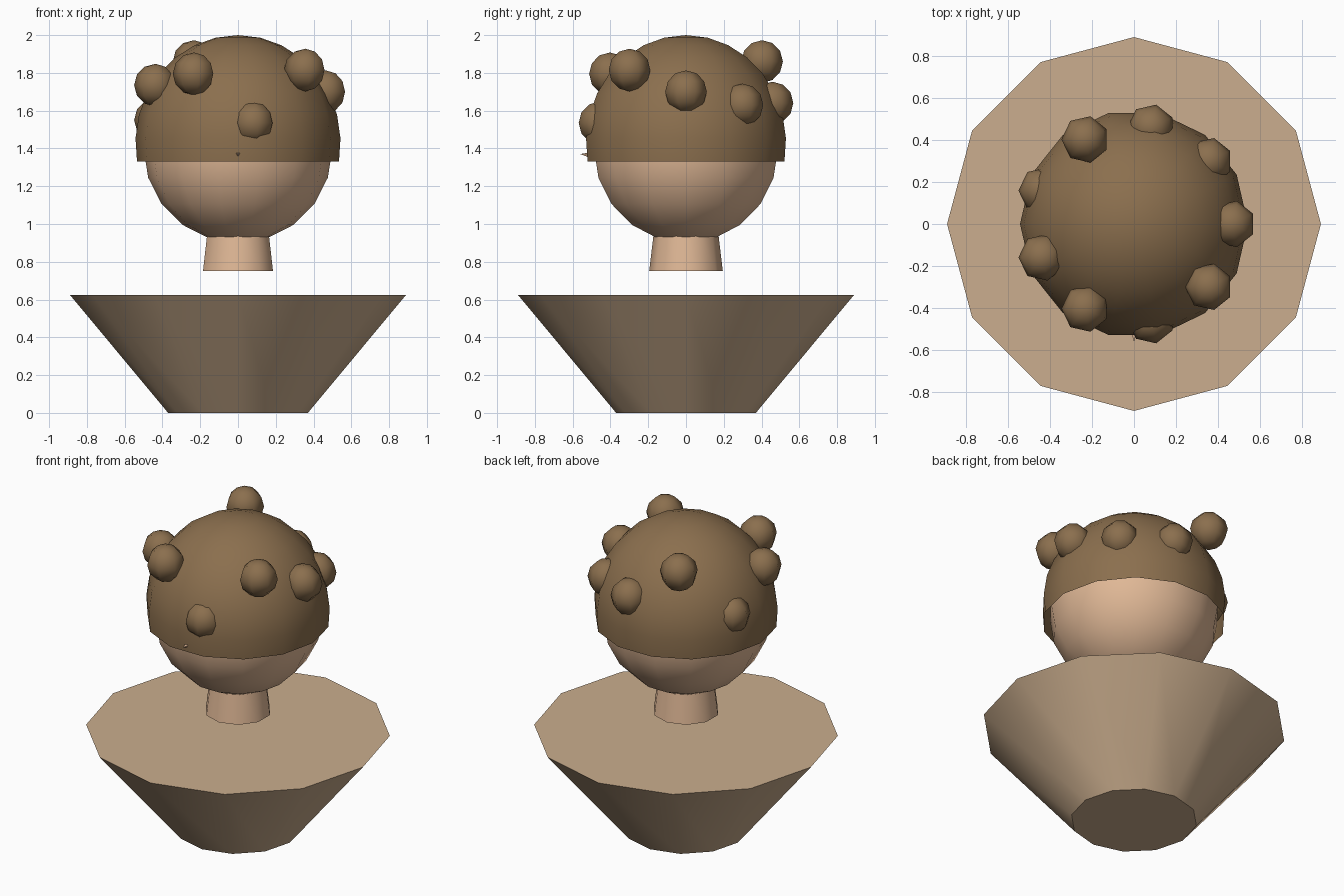
import bpy, bmesh, math
from mathutils import Matrix

if "Cube" in bpy.data.objects:
    bpy.data.objects.remove(bpy.data.objects["Cube"])


def material(name, rgb):
    lin = [(c / 255 / 12.92) if c < 11 else ((c / 255 + 0.055) / 1.055) ** 2.4 for c in rgb]
    m = bpy.data.materials.new(name)
    m.diffuse_color = (*lin, 1)
    m.use_nodes = True
    m.node_tree.nodes["Principled BSDF"].inputs["Base Color"].default_value = m.diffuse_color
    return m


SKIN = material("skin tan", (224, 184, 150))
BODY = material("body tan", (203, 174, 142))
HAIR = material("hair brown", (139, 111, 78))


def lathe(name, profile, sides, mat, phase=0.0, caps=False, smooth=True, matrix=Matrix()):
    """Revolve (radius, z) points, listed from top to bottom, round z."""
    bm = bmesh.new()
    rings = []
    for r, z in profile:
        if r < 1e-5:
            rings.append([bm.verts.new((0, 0, z))] * sides)
        else:
            angles = [phase + math.tau * i / sides for i in range(sides)]
            rings.append([bm.verts.new((r * math.cos(a), r * math.sin(a), z)) for a in angles])
    for up, low in zip(rings, rings[1:]):
        for i in range(sides):
            j = (i + 1) % sides
            quad = list(dict.fromkeys((up[i], low[i], low[j], up[j])))
            bm.faces.new(quad).smooth = smooth
    if caps:
        for ring in (rings[0], rings[-1][::-1]):
            if ring[0] is not ring[1]:
                cap = bm.faces.new(ring)
                for e in cap.edges:
                    e.smooth = False
    bm.transform(matrix)
    mesh = bpy.data.meshes.new(name)
    bm.to_mesh(mesh)
    bm.free()
    mesh.materials.append(mat)
    obj = bpy.data.objects.new(name, mesh)
    bpy.context.collection.objects.link(obj)
    return obj


def arc(radius, height, rings, end=math.pi):
    """Sphere or dome profile from the top pole down to the end angle."""
    pts = []
    for k in range(rings + 1):
        t = end * k / rings
        pts.append((abs(radius * math.sin(t)), height * math.cos(t)))
    return pts


# Body and neck
lathe("body", [(0.89, 0.625), (0.37, 0.0)], 12, BODY, caps=True)
lathe("neck", [(0.165, 1.0), (0.195, 0.75)], 10, SKIN, phase=math.pi / 2, caps=True)

# Head
lathe("head", arc(0.5, 0.5, 10), 14, SKIN, matrix=Matrix.Translation((0, 0, 1.4)))

# Small nose spike poking through the hair
lathe("nose", [(0, 0.11), (0.04, 0)], 3, SKIN, phase=math.pi / 2, caps=True, smooth=False,
      matrix=Matrix.Translation((0, -0.45, 1.37)) @ Matrix.Rotation(math.pi / 2, 4, 'X')
      @ Matrix.Rotation(math.pi, 4, 'Z'))

# Open hair dome
rim = math.acos((1.33 - 1.43) / 0.57)
lathe("hair_cap", arc(0.543, 0.57, 8, rim), 14, HAIR, matrix=Matrix.Translation((0, 0, 1.43)))

# Ring of nine curls at different heights
heights = [1.70, 1.63, 1.64, 1.86, 1.55, 1.735, 1.795, 1.535, 1.815]
for i, z in enumerate(heights):
    a = math.tau * i / 9
    lathe(f"curl_{i + 1}", arc(0.113, 0.113, 6), 7, HAIR, phase=math.pi,
          matrix=Matrix.Translation((0.465 * math.cos(a), 0.465 * math.sin(a), z)))
